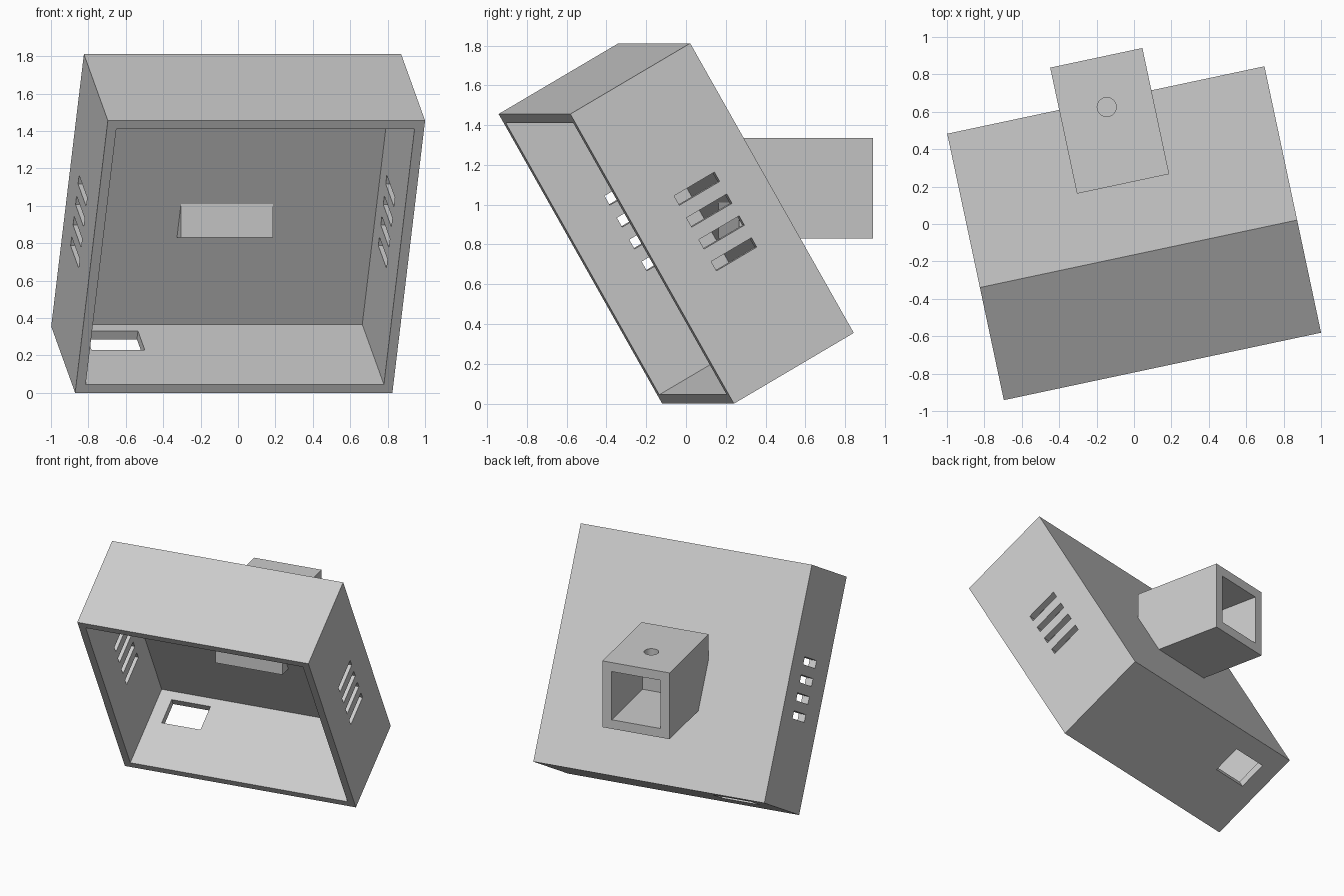
import bpy, bmesh, math
from mathutils import Matrix, Vector

cube = bpy.data.objects.get("Cube")
if cube:
    bpy.data.objects.remove(cube, do_unlink=True)

grey = bpy.data.materials.new("light_grey_plastic")
grey.use_nodes = True
GREY = (0.6, 0.6, 0.6, 1)
grey.diffuse_color = GREY
grey.node_tree.nodes["Principled BSDF"].inputs["Base Color"].default_value = GREY


def finish(name, bm):
    mesh = bpy.data.meshes.new(name)
    bm.to_mesh(mesh)
    bm.free()
    mesh.materials.append(grey)
    obj = bpy.data.objects.new(name, mesh)
    bpy.context.collection.objects.link(obj)
    return obj


def block(name, x, y, z):
    """Box given as (low, high) ranges on each axis."""
    bm = bmesh.new()
    size = [b - a for a, b in (x, y, z)]
    mid = Vector([(a + b) / 2 for a, b in (x, y, z)])
    bmesh.ops.create_cube(bm, size=1,
                          matrix=Matrix.Translation(mid) @ Matrix.Diagonal((*size, 1)))
    return finish(name, bm)


def cylinder(name, centre, radius, depth):
    bm = bmesh.new()
    bmesh.ops.create_cone(bm, cap_ends=True, segments=32, radius1=radius, radius2=radius,
                          depth=depth, matrix=Matrix.Translation(centre))
    return finish(name, bm)


def cut(target, cutters):
    """Subtract each cutter for good and remove it."""
    bpy.context.view_layer.objects.active = target
    for cutter in cutters:
        cutter.hide_render = True
        mod = target.modifiers.new("cut", 'BOOLEAN')
        mod.operation = 'DIFFERENCE'
        mod.solver = 'EXACT'
        mod.object = cutter
        bpy.ops.object.modifier_apply(modifier=mod.name)
        bpy.data.objects.remove(cutter, do_unlink=True)


yaw = Matrix.Rotation(math.radians(12), 4, 'Z')
tilt = Matrix.Rotation(math.radians(30), 4, 'X')

# Open-fronted case: x across, y into the depth, z up its height
W, D, H = 0.867, 0.711, 1.681
WALL, BACK = 0.052, 0.069
case = block("case", (-W, W), (0, D), (0, H))
cutters = [block("cavity", (WALL - W, W - WALL), (-0.1, D - BACK), (WALL, H - WALL))]

# Vent slots through both side walls
for i in range(4):
    mid = H / 2 + (i - 1.5) * 0.127
    for side in (-W, W):
        cutters.append(block("vent", (side - 0.1, side + 0.1), (0.256, 0.495),
                             (mid - 0.027, mid + 0.027)))

# Cable opening in the floor
cutters.append(block("cable_opening", (-0.715, -0.424), (0.37, 0.573), (-0.1, 0.1)))
cut(case, cutters)
case.matrix_world = yaw @ Matrix.Translation((-0.0095, 0.064, 0)) @ tilt

# Level square socket on the back, closed at its inner end
R, LOW, HIGH, NEAR, FAR = 0.252, 0.83, 1.335, 0.222, 0.911
LIP = 0.069
socket = block("mount_socket", (-R, R), (NEAR, FAR), (LOW, HIGH))
cut(socket, [
    block("bore", (LIP - R, R - LIP), (NEAR + 0.147, FAR + 0.1), (LOW + LIP, HIGH - LIP)),
    cylinder("screw_hole", (0, 0.642, HIGH), 0.051, 0.25),
])
socket.matrix_world = yaw @ Matrix.Translation((-0.0125, 0, 0))
